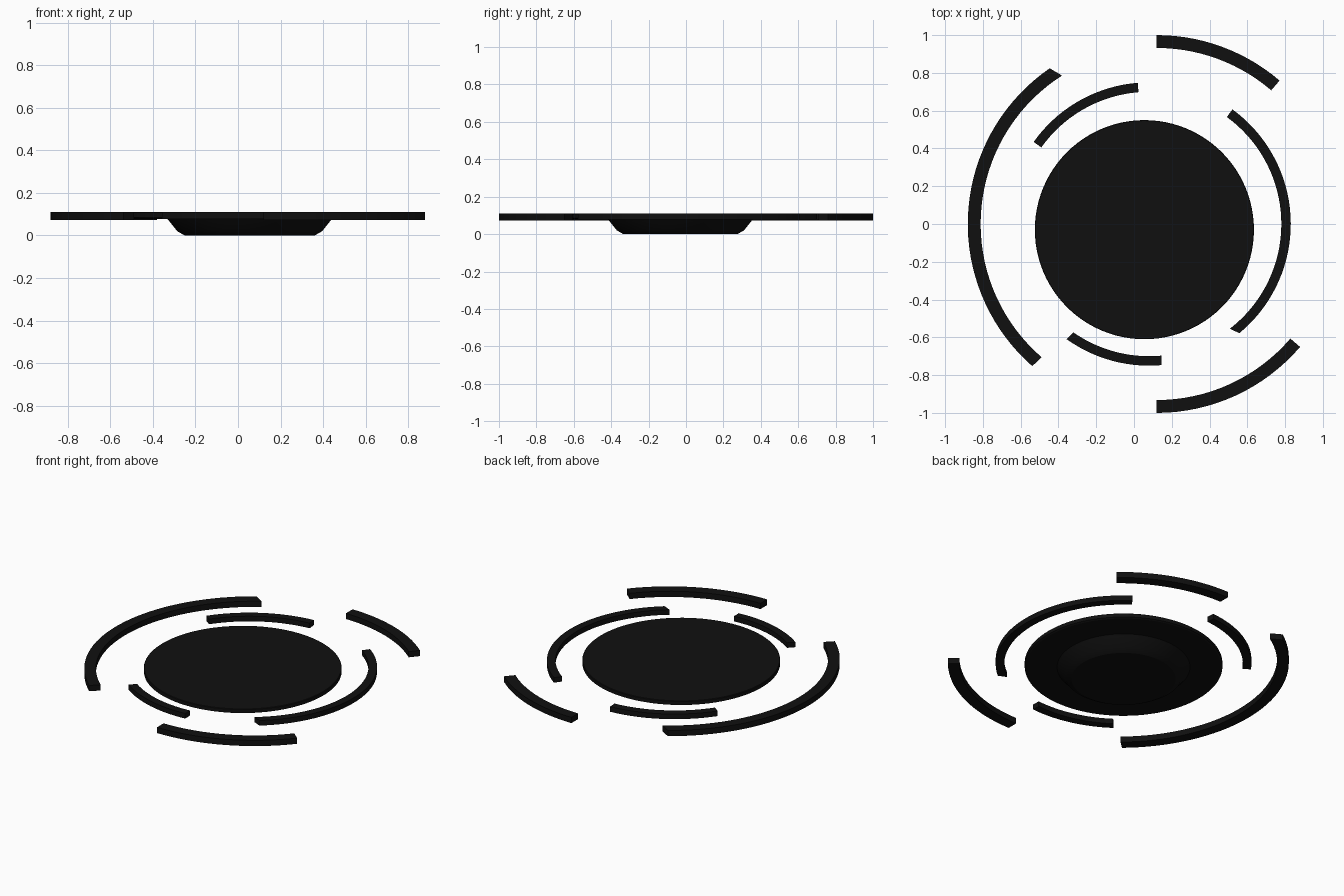
import bpy
import math

cube = bpy.data.objects.get("Cube")
if cube:
    bpy.data.objects.remove(cube, do_unlink=True)

black = bpy.data.materials.new("matte_black")
black.use_nodes = True
COLOUR = (0.005, 0.005, 0.005, 1)
black.diffuse_color = COLOUR
black.node_tree.nodes["Principled BSDF"].inputs["Base Color"].default_value = COLOUR


def add_object(name, verts, faces, centre):
    mesh = bpy.data.meshes.new(name)
    mesh.from_pydata(verts, [], faces)
    mesh.materials.append(black)
    obj = bpy.data.objects.new(name, mesh)
    obj.location = centre
    bpy.context.collection.objects.link(obj)
    bpy.ops.object.select_all(action="DESELECT")
    obj.select_set(True)
    bpy.context.view_layer.objects.active = obj
    bpy.ops.object.mode_set(mode="EDIT")
    bpy.ops.mesh.select_all(action="SELECT")
    bpy.ops.mesh.normals_make_consistent(inside=False)
    bpy.ops.object.mode_set(mode="OBJECT")
    bpy.ops.object.shade_smooth_by_angle(angle=math.radians(25))
    return obj


def lathe(name, profile, centre, sides=96):
    """Solid of revolution from (radius, height) points, capped at both ends."""
    verts = [(r * math.cos(math.tau * i / sides), r * math.sin(math.tau * i / sides), z)
             for r, z in profile for i in range(sides)]
    faces = [(k * sides + i, k * sides + (i + 1) % sides,
              (k + 1) * sides + (i + 1) % sides, (k + 1) * sides + i)
             for k in range(len(profile) - 1) for i in range(sides)]
    last = (len(profile) - 1) * sides
    faces += [tuple(reversed(range(sides))), tuple(range(last, last + sides))]
    return add_object(name, verts, faces, centre)


def arc_bar(name, centre, inner, outer, low, high, start, end, skew=(0, 0)):
    """Curved rectangular bar; skew slants its two ends on the inner edge (degrees)."""
    steps = max(8, round(abs(end - start) / 3))
    verts, faces = [], []
    for i in range(steps + 1):
        t = i / steps
        a = math.radians(start + (end - start) * t)
        b = a + math.radians(skew[0] * (1 - t) + skew[1] * t)
        for r, angle, z in ((inner, b, low), (outer, a, low), (outer, a, high), (inner, b, high)):
            verts.append((r * math.cos(angle), r * math.sin(angle), z))
    for i in range(steps):
        for j in range(4):
            k = (j + 1) % 4
            faces.append((i * 4 + j, i * 4 + k, i * 4 + 4 + k, i * 4 + 4 + j))
    faces += [(3, 2, 1, 0), tuple(steps * 4 + j for j in range(4))]
    return add_object(name, verts, faces, centre)


# Round plate with a tapered foot underneath
lathe("round_plate",
      [(0.305, 0), (0.34, 0.02), (0.38, 0.07), (0.39, 0.08), (0.57, 0.08),
       (0.58, 0.085), (0.58, 0.107), (0.577, 0.11)],
      (0.055, -0.03, 0))

# Outer ring segments
OUTER = ((0.12, 0, 0), 0.932, 1.0, 0.073, 0.11)
arc_bar("outer_arc_back", *OUTER, 49.4, 90)
arc_bar("outer_arc_right", *OUTER, 124.5, 228.8, (-2, 0.4))
arc_bar("outer_arc_front", *OUTER, 270, 319.4)

# Inner ring segments
INNER = ((0.08, 0, 0), 0.7, 0.75, 0.077, 0.11)
arc_bar("inner_arc_left", *INNER, -50.4, 54, (-2, 0))
arc_bar("inner_arc_back", *INNER, 94.6, 144.6)
arc_bar("inner_arc_front", *INNER, 234.4, 275, (0.6, 0.3))
